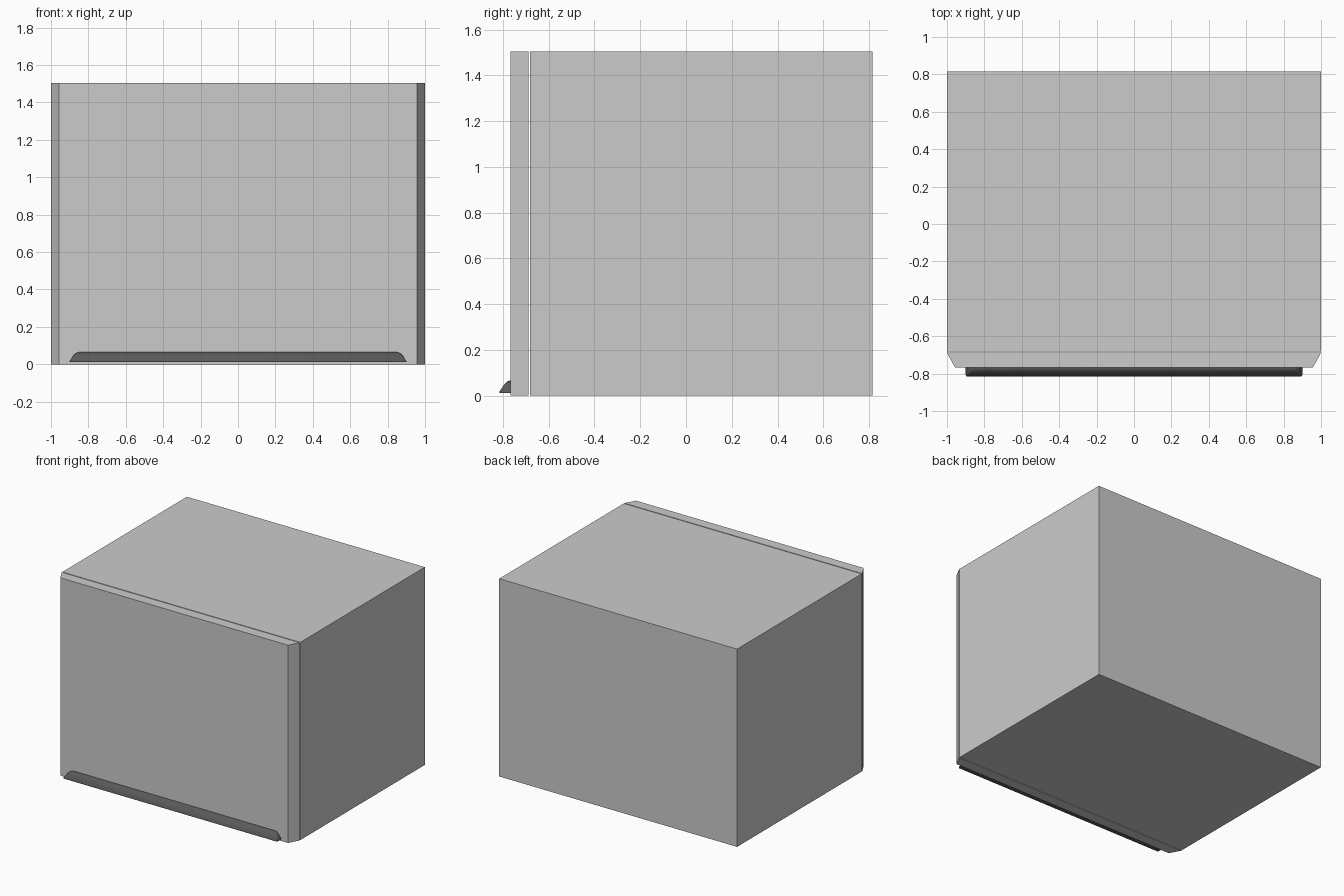
import bpy, bmesh

if "Cube" in bpy.data.objects:
    bpy.data.objects.remove(bpy.data.objects["Cube"])


def loft(name, rings):
    """Solid skinned through stacked rings with equal point counts."""
    bm = bmesh.new()
    loops = [[bm.verts.new(p) for p in ring] for ring in rings]
    n = len(loops[0])
    for a, b in zip(loops, loops[1:]):
        for i in range(n):
            j = (i + 1) % n
            bm.faces.new((a[i], a[j], b[j], b[i]))
    bm.faces.new(loops[0][::-1])
    bm.faces.new(loops[-1])
    bmesh.ops.recalc_face_normals(bm, faces=bm.faces)
    mesh = bpy.data.meshes.new(name)
    bm.to_mesh(mesh)
    bm.free()
    obj = bpy.data.objects.new(name, mesh)
    bpy.context.collection.objects.link(obj)
    return obj


def prism(name, outline, z0, z1):
    return loft(name, [[(x, y, z) for x, y in outline] for z in (z0, z1)])


HEIGHT = 1.503

# cabinet body
prism("cabinet_body", [(-1, -0.681), (1, -0.681), (1, 0.815), (-1, 0.815)], 0, HEIGHT)

# front panel with chamfered vertical edges, separated by a thin gap
prism("front_panel", [(-0.957, -0.767), (0.957, -0.767), (1, -0.688), (-1, -0.688)], 0, HEIGHT)

# lip handle: sloped front and ends, rounded towards the top
# each level: height, half width, front y
levels = [(0.012, 0.900, -0.815), (0.018, 0.900, -0.815), (0.045, 0.882, -0.797),
          (0.057, 0.870, -0.787), (0.063, 0.858, -0.779), (0.065, 0.845, -0.772)]
BACK, CORNER = -0.766, 0.008
rings = []
for z, w, y in levels:
    c = min(CORNER, (BACK - y) * 0.5)
    right = [(w - c, y), (w - c * 0.3, y + c * 0.3), (w, y + c), (w, BACK)]
    rings.append([(px, py, z) for px, py in right] +
                 [(-px, py, z) for px, py in reversed(right)])
handle = loft("lip_handle", rings)

# dark handle material
dark = bpy.data.materials.new("dark_grey")
dark.diffuse_color = (0.1, 0.1, 0.1, 1)
dark.use_nodes = True
dark.node_tree.nodes["Principled BSDF"].inputs["Base Color"].default_value = dark.diffuse_color
handle.data.materials.append(dark)

# smooth the handle's rounding
bpy.context.view_layer.objects.active = handle
handle.select_set(True)
bpy.ops.object.shade_smooth_by_angle(angle=0.6)
